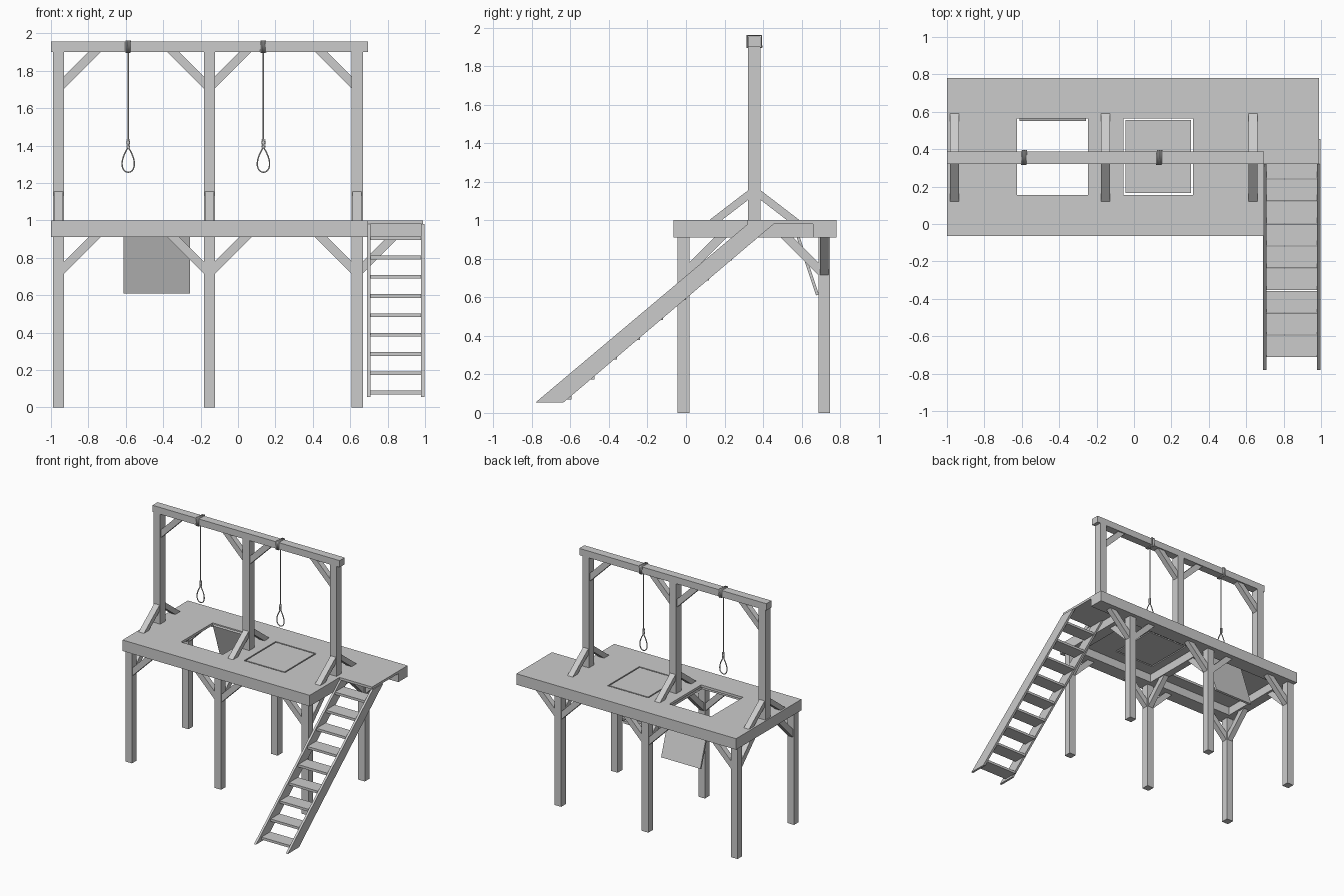
import bpy, bmesh, math
from mathutils import Vector

cube = bpy.data.objects.get("Cube")
if cube:
    bpy.data.objects.remove(cube, do_unlink=True)

grey = bpy.data.materials.new("plain_grey")
grey.use_nodes = True
tone = (0.6, 0.6, 0.6, 1)
grey.diffuse_color = tone
grey.node_tree.nodes["Principled BSDF"].inputs["Base Color"].default_value = tone


def link(name, data):
    obj = bpy.data.objects.new(name, data)
    bpy.context.scene.collection.objects.link(obj)
    data.materials.append(grey)
    return obj


def box(name, x, y, z):
    """Box from three (low, high) ranges."""
    bm = bmesh.new()
    bmesh.ops.create_cube(bm, size=1)
    for v in bm.verts:
        v.co = [r[0] if c < 0 else r[1] for c, r in zip(v.co, (x, y, z))]
    mesh = bpy.data.meshes.new(name)
    bm.to_mesh(mesh)
    bm.free()
    return link(name, mesh)


def prism(name, profile, axis, center, width):
    """Extrude an (along, z) profile across the x or y axis."""
    bm = bmesh.new()
    lo, hi = center - width / 2, center + width / 2
    place = (lambda a, z, c: (c, a, z)) if axis == "x" else (lambda a, z, c: (a, c, z))
    face = bm.faces.new([bm.verts.new(place(a, z, lo)) for a, z in profile])
    ext = bmesh.ops.extrude_face_region(bm, geom=[face])
    moved = [g for g in ext["geom"] if isinstance(g, bmesh.types.BMVert)]
    shift = Vector(place(0, 0, hi)) - Vector(place(0, 0, lo))
    bmesh.ops.translate(bm, verts=moved, vec=shift)
    bmesh.ops.recalc_face_normals(bm, faces=bm.faces)
    mesh = bpy.data.meshes.new(name)
    bm.to_mesh(mesh)
    bm.free()
    return link(name, mesh)


def knee(name, axis, center, start, side, top):
    """Diagonal brace from a post face up to the beam above it."""
    shape = [(0, -0.195), (0.195, 0), (0.13, 0), (0, -0.13)]
    prism(name, [(start + side * a, top + z) for a, z in shape], axis, center, 0.045)


def rope(name, points, radius, closed=False):
    curve = bpy.data.curves.new(name, "CURVE")
    curve.dimensions = "3D"
    curve.bevel_depth = radius
    curve.bevel_resolution = 1
    curve.use_fill_caps = True
    spline = curve.splines.new("POLY")
    spline.points.add(len(points) - 1)
    for p, co in zip(spline.points, points):
        p.co = (*co, 1)
    spline.use_cyclic_u = closed
    return link(name, curve)


POSTS = (-0.96, -0.153, 0.637)
HALF = 0.03
FRONT, BACK, MID = -0.013, 0.718, 0.355
LEFT_EDGE, RIGHT_EDGE, DECK_FRONT, DECK_BACK = -1.0, 0.695, -0.065, 0.78
UNDER, SHEET, TOP = 0.91, 0.98, 1.0
BEAM = 1.9

# Deck boards with two trap openings
HOLES = ((-0.625, -0.245), (-0.055, 0.315))
HOLE_Y = (0.155, 0.565)
deck_z = (SHEET, TOP)
box("deck_front", (LEFT_EDGE, RIGHT_EDGE), (DECK_FRONT, HOLE_Y[0]), deck_z)
box("deck_back", (LEFT_EDGE, RIGHT_EDGE), (HOLE_Y[1], DECK_BACK), deck_z)
for i, span in enumerate(((LEFT_EDGE, HOLES[0][0]), (HOLES[0][1], HOLES[1][0]),
                          (HOLES[1][1], RIGHT_EDGE))):
    box(f"deck_middle_{i}", span, HOLE_Y, deck_z)
box("stair_landing", (RIGHT_EDGE, 0.99), (0.32, DECK_BACK), deck_z)

# Frame under the deck
box("front_beam", (LEFT_EDGE, RIGHT_EDGE), (DECK_FRONT, 0.055), (UNDER, SHEET))
box("back_beam", (LEFT_EDGE, 0.99), (0.66, DECK_BACK), (UNDER, SHEET))
for i, span in enumerate(((LEFT_EDGE, -0.92), (-0.183, -0.123), (0.6, RIGHT_EDGE))):
    box(f"cross_beam_{i}", span, (0.055, 0.66), (UNDER, SHEET))

# Trap doors: one hanging open, one closed
prism("open_trap_door", [(0.55, 0.985), (0.565, 0.99), (0.69, 0.615), (0.675, 0.61)],
      "x", -0.435, 0.355)
box("closed_trap_door", (-0.045, 0.305), (0.165, 0.555), deck_z)

# Legs and their braces
for i, x in enumerate(POSTS):
    sides = [s for s in (-1, 1) if LEFT_EDGE < x + s * 0.2 < RIGHT_EDGE]
    for row, y, inward in (("front", FRONT, 1), ("back", BACK, -1)):
        box(f"{row}_leg_{i}", (x - HALF, x + HALF), (y - HALF, y + HALF), (0, UNDER))
        knee(f"{row}_leg_inner_brace_{i}", "x", x, y + inward * HALF, inward, UNDER)
        reach = [-1, 1] if row == "back" and i == 2 else sides
        for s in reach:
            knee(f"{row}_leg_side_brace_{i}", "y", y, x + s * HALF, s, UNDER)

    # Upright posts with beam braces and foot braces
    box(f"upright_{i}", (x - HALF, x + HALF), (MID - 0.033, MID + 0.033), (TOP, BEAM))
    for s in sides:
        knee(f"upright_brace_{i}", "y", MID, x + s * HALF, s, BEAM)
    for s in (-1, 1):
        foot = [(0.033, 1.155), (0.235, TOP), (0.17, TOP), (0.033, 1.105)]
        prism(f"foot_brace_{i}", [(MID + s * a, z) for a, z in foot], "x", x, 0.048)

box("top_beam", (LEFT_EDGE, RIGHT_EDGE), (MID - 0.033, MID + 0.033), (BEAM, 1.955))

# Stairs
for name, x in (("left_stringer", 0.988), ("right_stringer", 0.7)):
    prism(name, [(-0.78, 0.055), (-0.635, 0.055), (0.455, SHEET), (0.32, SHEET)],
          "x", x, 0.018)
for i in range(9):
    y, z = -0.71 + i * 0.119, 0.07 + i * 0.103
    box(f"stair_tread_{i}", (0.705, 0.982), (y, y + 0.115), (z, z + 0.02))

# Ropes: beam wrap, hanging line, knot and loop
for i, x in enumerate((-0.587, 0.136)):
    corners = ((-0.037, 1.897), (-0.037, 1.96), (0.037, 1.96), (0.037, 1.897))
    wrap = [(x - 0.014 + 0.007 * (turn + k / 4), MID + a, z)
            for turn in range(4) for k, (a, z) in enumerate(corners)]
    rope(f"rope_wrap_{i}", wrap, 0.004)
    rope(f"rope_line_{i}", [(x, MID, BEAM), (x, MID, 1.39)], 0.004)
    for k in range(5):
        z = 1.39 + k * 0.009
        rope(f"rope_knot_{i}_{k}", [(x, MID, z), (x, MID, z + 0.007)], 0.01)
    loop = []
    for k in range(24):
        t = 2 * math.pi * k / 24
        loop.append((x + 0.043 * math.sin(t) * math.sin(t / 2), MID,
                     1.324 + 0.067 * math.cos(t)))
    rope(f"rope_loop_{i}", loop, 0.004, True)
